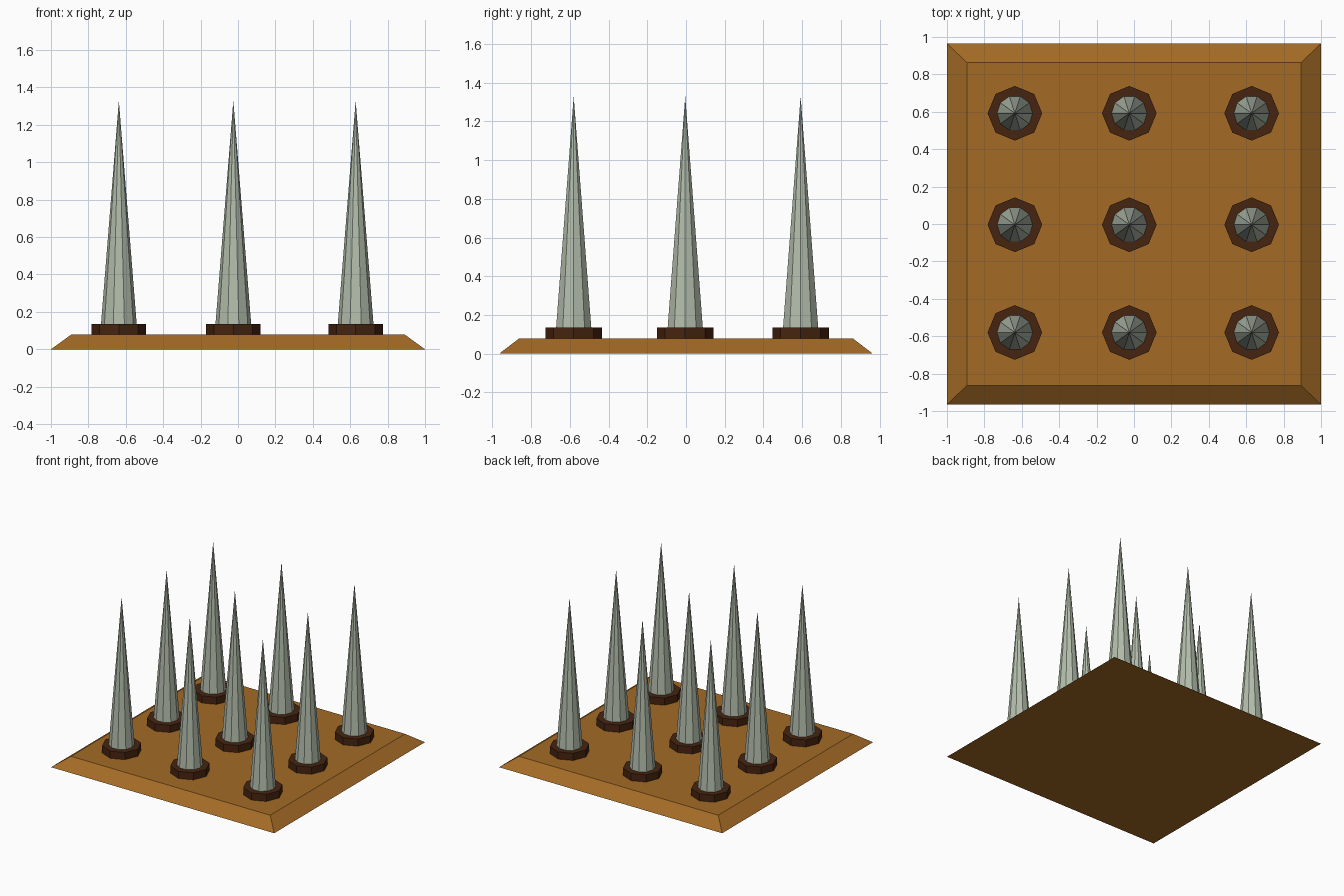
import bpy
import bmesh
from mathutils import Matrix

cube = bpy.data.objects.get("Cube")
if cube:
    bpy.data.objects.remove(cube, do_unlink=True)


def material(name, rgb):
    mat = bpy.data.materials.new(name)
    mat.use_nodes = True
    colour = (*rgb, 1)
    mat.diffuse_color = colour
    mat.node_tree.nodes["Principled BSDF"].inputs["Base Color"].default_value = colour
    return mat


def add_object(name, bm, mat):
    mesh = bpy.data.meshes.new(name)
    bm.to_mesh(mesh)
    bm.free()
    mesh.materials.append(mat)
    obj = bpy.data.objects.new(name, mesh)
    bpy.context.collection.objects.link(obj)
    return obj


def add_cone(name, mat, sides, r_low, r_high, x, y, z_low, z_high):
    bm = bmesh.new()
    bmesh.ops.create_cone(bm, cap_ends=True, segments=sides, radius1=r_low,
                          radius2=r_high, depth=z_high - z_low,
                          matrix=Matrix.Rotation(1.5707963, 4, "Z"))
    # Put a corner on the x axis
    bmesh.ops.translate(bm, verts=bm.verts, vec=(0, 0, (z_high - z_low) / 2))
    obj = add_object(name, bm, mat)
    obj.location = (x, y, z_low)
    return obj


wood = material("wood", (0.37, 0.145, 0.019))
dark_wood = material("dark wood", (0.062, 0.018, 0.005))
steel = material("pale steel", (0.45, 0.51, 0.41))

BOARD_TOP, COLLAR_TOP, TIP = 0.078, 0.136, 1.33

# Board with sloping edges
bm = bmesh.new()
bmesh.ops.create_cube(bm, size=2)
for v in bm.verts:
    top = v.co.z > 0
    v.co.x *= 0.893 if top else 1.0
    v.co.y *= 0.863 if top else 0.965
    v.co.z = BOARD_TOP if top else 0
add_object("board", bm, wood)

# Rows of spikes, each in a collar
for row, y in zip(("front", "middle", "back"), (-0.58, -0.004, 0.592)):
    for column, x in zip(("right", "centre", "left"), (-0.637, -0.025, 0.629)):
        place = f"{row}_{column}"
        add_cone(f"collar_{place}", dark_wood, 8, 0.146, 0.146, x, y,
                 BOARD_TOP, COLLAR_TOP)
        add_cone(f"spike_{place}", steel, 10, 0.1, 0, x, y, BOARD_TOP, TIP)
